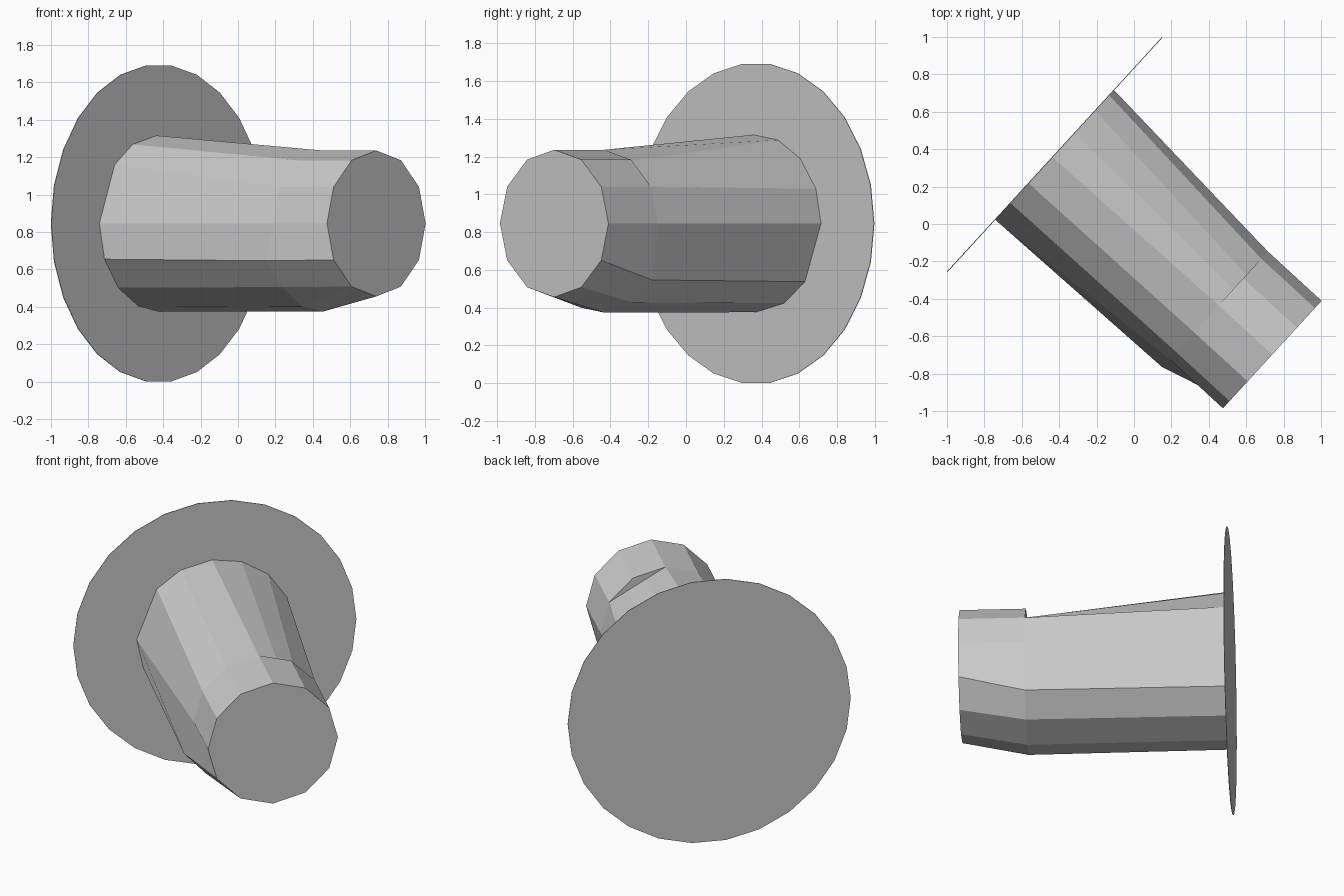
import bpy, bmesh, math
from mathutils import Vector

if "Cube" in bpy.data.objects:
    bpy.data.objects.remove(bpy.data.objects["Cube"])

# Frame of the model: disc centre, axis toward the nose, sideways direction
CENTRE = Vector((-0.425, 0.37, 0.846))
AXIS = Vector((0.737, -0.676, 0.0)).normalized()
SIDE = Vector((-AXIS.y, AXIS.x, 0.0))
UP = Vector((0, 0, 1))

grey = bpy.data.materials.new("plain grey")
grey.diffuse_color = (0.6, 0.6, 0.6, 1)
grey.use_nodes = True
grey.node_tree.nodes["Principled BSDF"].inputs["Base Color"].default_value = grey.diffuse_color


def ring(s, polar):
    """Points at distance s along the axis from (angle, radius) pairs."""
    return [CENTRE + AXIS * s + SIDE * (r * math.cos(math.radians(a)))
            + UP * (r * math.sin(math.radians(a))) for a, r in polar]


def loft(name, back, front, close_back=True, close_front=True):
    bm = bmesh.new()
    a = [bm.verts.new(p) for p in back]
    b = [bm.verts.new(p) for p in front]
    n = len(a)
    for i in range(n):
        j = (i + 1) % n
        bm.faces.new((a[i], a[j], b[j], b[i]))
    if close_back:
        bm.faces.new(a[::-1])
    if close_front:
        bm.faces.new(b)
    bmesh.ops.remove_doubles(bm, verts=bm.verts[:], dist=0.0005)
    mesh = bpy.data.meshes.new(name)
    bm.to_mesh(mesh)
    bm.free()
    mesh.materials.append(grey)
    obj = bpy.data.objects.new(name, mesh)
    bpy.context.collection.objects.link(obj)
    return obj


# Thin round back plate
plate = [(i * 360 / 26, 0.85) for i in range(26)]
loft("back_plate", ring(-0.002, plate), ring(0.002, plate))

# Body: tapers on the upper half, stays wide on the lower half
base = [(a, 0.47) for a in (0, 23, 47, 70, 92, 116, 138, 180,
                            204, 227, 250, 270, 296, 319)]
lower = [(204, 0.49), (227, 0.465), (250, 0.475),
         (270, 0.472), (296, 0.465), (319, 0.456)]
upper = [(0, 0.39), (30, 0.39), (50, 0.343), (70, 0.343),
         (90, 0.39), (120, 0.39), (150, 0.39), (180, 0.39)]
loft("body", ring(0.002, base), ring(1.19, upper + lower),
     close_back=False, close_front=False)

# Nose: straight on the upper half, lower half narrows to the flat end
nose_upper = [(a, 0.39) for a in range(0, 181, 30)]
nose_end = nose_upper + [(a, 0.39) for a in (210, 240, 240, 270, 300, 330)]
loft_back = ring(1.19, nose_upper + lower)
# the doubled end point is merged, so the end cap is added as its own face
nose = loft("nose", loft_back, ring(1.58, nose_end), close_front=False)
bm = bmesh.new()
bm.from_mesh(nose.data)
bmesh.ops.holes_fill(bm, edges=[e for e in bm.edges if e.is_boundary], sides=0)
bmesh.ops.recalc_face_normals(bm, faces=bm.faces[:])
bm.to_mesh(nose.data)
bm.free()
